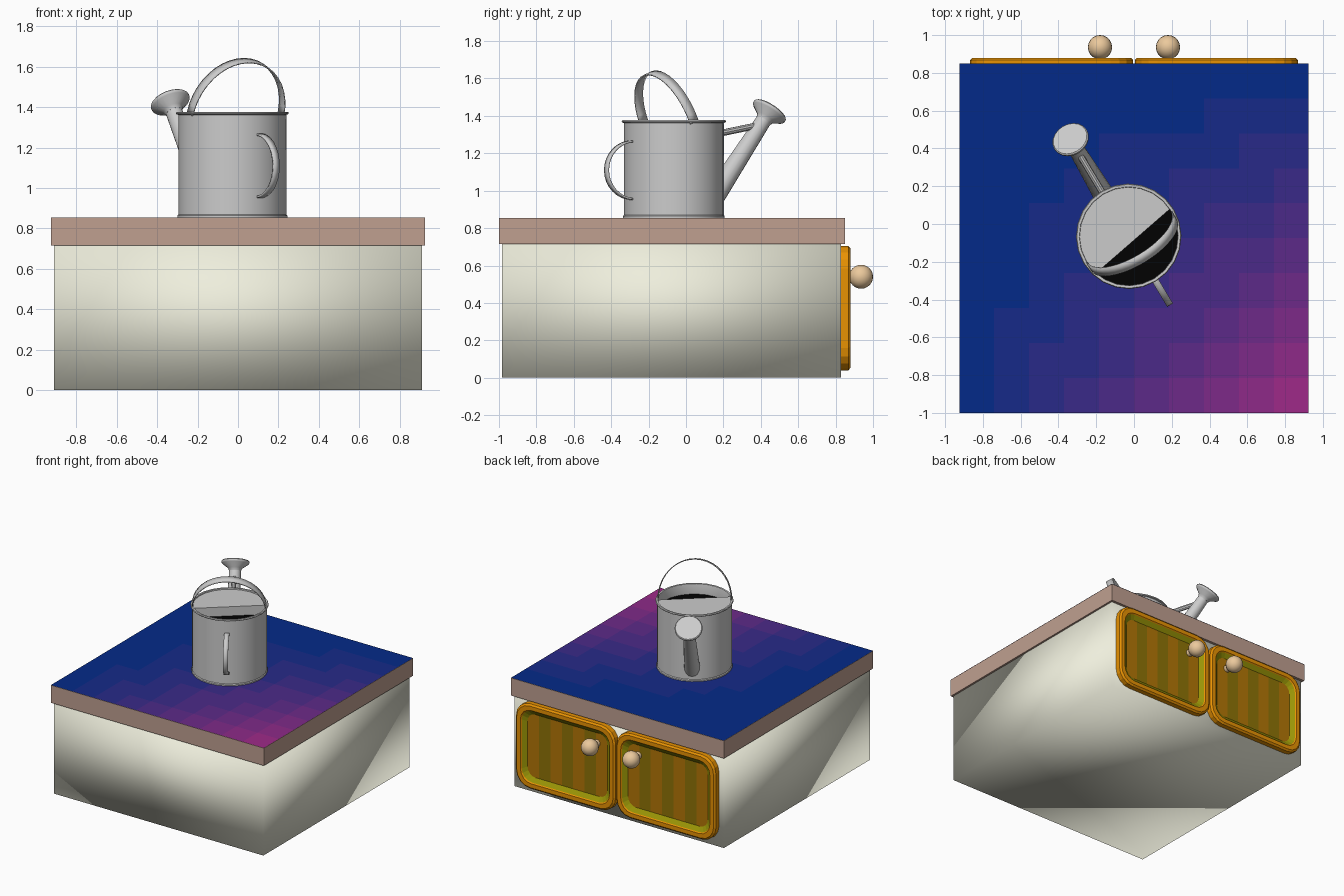
import bpy, bmesh, math
from mathutils import Matrix, Vector

if "Cube" in bpy.data.objects:
    bpy.data.objects.remove(bpy.data.objects["Cube"])

def mat(name, r, g, b):
    m = bpy.data.materials.new(name)
    m.diffuse_color = (*[(c / 255) ** 2.2 for c in (r, g, b)], 1)
    m.use_nodes = True
    m.node_tree.nodes["Principled BSDF"].inputs["Base Color"].default_value = m.diffuse_color
    return m

def finish(name, bm, mats=(), smooth=None, matrix=None, normals=True):
    if normals:
        bmesh.ops.recalc_face_normals(bm, faces=bm.faces)
    me = bpy.data.meshes.new(name)
    bm.to_mesh(me)
    bm.free()
    ob = bpy.data.objects.new(name, me)
    bpy.context.collection.objects.link(ob)
    for m in mats:
        me.materials.append(m)
    if matrix is not None:
        ob.matrix_world = matrix
    if smooth:
        bpy.ops.object.select_all(action='DESELECT')
        bpy.context.view_layer.objects.active = ob
        ob.select_set(True)
        bpy.ops.object.shade_smooth_by_angle(angle=math.radians(smooth))
    return ob

def box(name, lo, hi, m):
    bm = bmesh.new()
    bmesh.ops.create_cube(bm, size=1)
    for v in bm.verts:
        v.co = Vector([(l + h) / 2 + c * (h - l) for l, h, c in zip(lo, hi, v.co)])
    return finish(name, bm, [m])

def bridge(bm, loops):
    for a, b in zip(loops, loops[1:]):
        for i in range(len(a)):
            j = (i + 1) % len(a)
            bm.faces.new((a[i], a[j], b[j], b[i]))

def lathe(name, profile, matrix, n=24, mats=()):
    bm = bmesh.new()
    loops = [[bm.verts.new((r * math.cos(2 * math.pi * i / n), r * math.sin(2 * math.pi * i / n), z))
              for i in range(n)] for r, z in profile]
    bridge(bm, loops)
    bm.faces.new(loops[0])
    bm.faces.new(loops[-1])
    return finish(name, bm, mats, 35, matrix)

def strap(name, path, side, thick, matrix):
    bm = bmesh.new()
    rows = [(bm.verts.new(p - side), bm.verts.new(p + side)) for p in path]
    for a, b in zip(rows, rows[1:]):
        bm.faces.new((a[0], a[1], b[1], b[0]))
    ob = finish(name, bm, (), 35, matrix)
    mod = ob.modifiers.new("thickness", 'SOLIDIFY')
    mod.thickness = thick
    mod.offset = 0
    return ob

cream = mat("cream", 238, 238, 220)
stone = mat("stone", 190, 158, 143)
orange = mat("orange", 232, 145, 10)
olive = mat("olive", 155, 150, 15)
plank_a = mat("plank_light", 178, 118, 15)
plank_b = mat("plank_dark", 142, 115, 15)
wood = mat("wood", 235, 200, 155)
black = mat("black", 10, 10, 10)

# Cabinet with soft shaded box, and worktop slab
cab = box("cabinet", (-.91, -.985, 0), (.91, .83, .72), cream)
for p in cab.data.polygons:
    p.use_smooth = True
box("worktop", (-.925, -1, .715), (.925, .85, .853), stone)

# Blue to purple worktop surface
N = 10
tints = [mat(f"tint_{i}", 12 + 145 * i / 9, 46, 135) for i in range(10)]
bm = bmesh.new()
bmesh.ops.create_grid(bm, x_segments=N, y_segments=N, size=.925)
for f in bm.faces:
    c = f.calc_center_median()
    f.material_index = min(9, int(10 * (c.x + .925) * (.925 - c.y) / 1.85 ** 2))
finish("worktop_surface", bm, tints, None, Matrix.Translation((0, -.075, .8545)), False)

# Doors on the back face, with recessed planks and knobs
def rounded(x0, x1, z0, z1, r, k=4):
    pts = []
    for cx, cz, q in ((x1 - r, z1 - r, 0), (x0 + r, z1 - r, 1), (x0 + r, z0 + r, 2), (x1 - r, z0 + r, 3)):
        for i in range(k + 1):
            t = math.pi / 2 * (q + i / k)
            pts.append((cx + r * math.cos(t), cz + r * math.sin(t)))
    return pts

for label, x0, x1, kx in (("left", -.868, -.004, -.18), ("right", .004, .868, .18)):
    bm = bmesh.new()
    rings = ((0, .829), (0, .868), (.013, .88), (.045, .88), (.052, .872), (.085, .848))
    loops = [[bm.verts.new((x, y, z)) for x, z in
              rounded(x0 + d, x1 - d, .04 + d, .705 - d, .12 - d * .6)] for d, y in rings]
    bridge(bm, loops)
    n = len(loops[0])
    bm.faces.ensure_lookup_table()
    for i in range(4 * n, 5 * n):
        bm.faces[i].material_index = 1
    finish(f"door_frame_{label}", bm, [orange, olive])
    bm = bmesh.new()
    w = (x1 - x0 - .17) / 7
    for i in range(7):
        a = x0 + .085 + i * w
        f = bm.faces.new([bm.verts.new((x, .848, z)) for x, z in
                          ((a, .125), (a, .62), (a + w, .62), (a + w, .125))])
        f.material_index = i % 2
    finish(f"door_planks_{label}", bm, [plank_a, plank_b], normals=False)
    bm = bmesh.new()
    bmesh.ops.create_uvsphere(bm, u_segments=20, v_segments=12, radius=.064)
    finish(f"knob_{label}", bm, [wood], 60, Matrix.Translation((kx, .936, .54)))
    lathe(f"knob_stem_{label}", [(.028, 0), (.024, .05)],
          Matrix.Translation((kx, .847, .54)) @ Matrix.Rotation(-math.pi / 2, 4, 'X'), 12, [wood])

# Watering can: local x points along the spout
C = Matrix.Translation((-.028, -.065, 0)) @ Matrix.Rotation(math.radians(121), 4, 'Z')
lathe("can_body", [(.272, .854), (.272, .864), (.267, .87), (.267, 1.362), (.277, 1.365), (.279, 1.371),
                   (.275, 1.377), (.262, 1.376), (.26, 1.37), (.26, 1.29)], C)
lathe("can_dark_inside", [(.2605, 1.288), (.2605, 1.296)], C, mats=[black])

# Half lid with a lip down to the dark inside
bm = bmesh.new()
th = math.acos(-.034 / .262)
arc = [bm.verts.new((.262 * math.cos(t), .262 * math.sin(t), 1.368))
       for t in (math.radians(10) - th + 2 * th * i / 16 for i in range(17))]
bm.faces.new(arc)
low = [bm.verts.new(v.co - Vector((0, 0, .075))) for v in (arc[0], arc[-1])]
bm.faces.new((arc[0], low[0], low[1], arc[-1]))
finish("can_lid", bm, (), None, C, False)

# Bail handle tilted away from the spout, and the rear grip
tilt = Vector((-.37, 0, .93))
path = [Vector((-.03, 0, 1.365)) + Vector((0, .262 * math.cos(t), 0)) + tilt * .285 * math.sin(t)
        for t in (math.pi * i / 20 for i in range(21))]
strap("can_bail_handle", path, Vector((.93, 0, .37)) * .027, .007, C)
path = [Vector((-.25 - .17 * math.sin(t), 0, 1.11 + .155 * math.cos(t)))
        for t in (math.pi * i / 16 for i in range(17))]
strap("can_rear_grip", path, Vector((0, .018, 0)), .01, C)

# Spout with flared rose, and its brace
S = C @ Matrix.Translation((.597, 0, 1.425)) @ Matrix.Rotation(math.radians(37), 4, 'Y')
lathe("spout", [(.058, -.62), (.041, -.03)], S, 16)
lathe("spout_rose", [(.042, -.065), (.05, -.045), (.096, -.012), (.1, -.004), (.1, .004), (.094, .01)], S, 20)
a, b = Vector((.25, 0, 1.3)), Vector((.53, 0, 1.35))
B = C @ Matrix.Translation(a) @ (b - a).to_track_quat('Z', 'Y').to_matrix().to_4x4()
lathe("spout_brace", [(.018, 0), (.018, (b - a).length)], B, 10)
